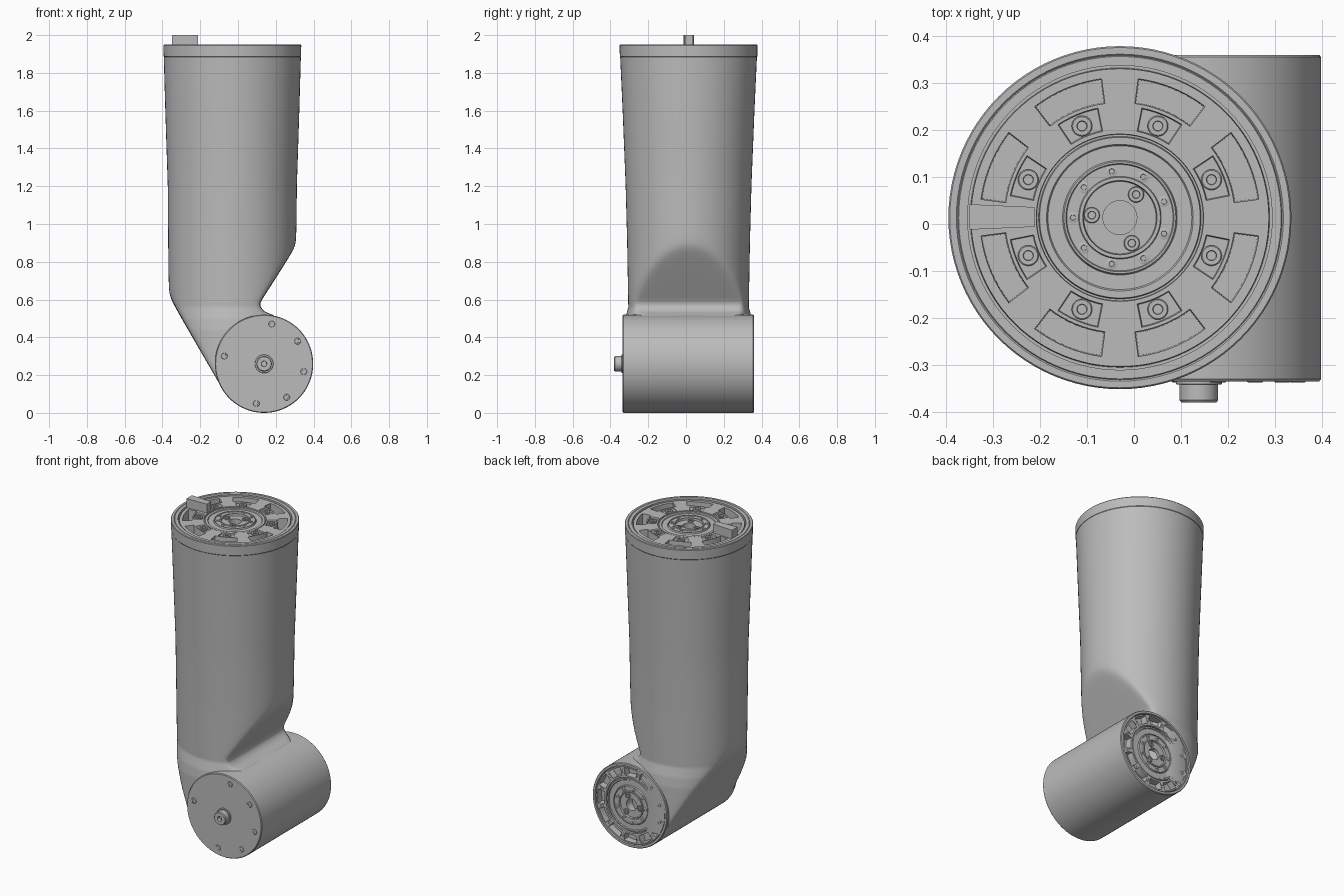
import bpy, bmesh
from math import sin, cos, pi, radians, sqrt
from mathutils import Matrix, Vector

cube = bpy.data.objects.get("Cube")
if cube:
    bpy.data.objects.remove(cube)

grey = bpy.data.materials.new("machined_grey")
grey.use_nodes = True
COLOUR = (0.5, 0.5, 0.5, 1)
grey.diffuse_color = COLOUR
grey.node_tree.nodes["Principled BSDF"].inputs["Base Color"].default_value = COLOUR

SEGS = 96
TUBE = Vector((-0.03, 0.0135, 0))
JOINT = Vector((0.138, 0, 0.26))

# Frames whose local z points out of each machined face
TOP = Matrix.Translation((TUBE.x, TUBE.y, 1.95))
BACK = Matrix.Translation((JOINT.x, 0.36, JOINT.z)) @ Matrix.Rotation(-pi / 2, 4, 'X')
FRONT = Matrix.Translation((JOINT.x, -0.335, JOINT.z)) @ Matrix.Rotation(pi / 2, 4, 'X')


def finish(name, bm, frame=Matrix(), angle=35):
    me = bpy.data.meshes.new(name)
    bm.to_mesh(me)
    bm.free()
    me.materials.append(grey)
    me.shade_smooth()
    me.set_sharp_from_angle(angle=radians(angle))
    ob = bpy.data.objects.new(name, me)
    ob.matrix_world = frame
    bpy.context.collection.objects.link(ob)
    return ob


def loft(rings, outward=True):
    """Join closed rings of points with quads."""
    bm = bmesh.new()
    vs = [[bm.verts.new(p) for p in ring] for ring in rings]
    n = len(vs[0])
    for a, b in zip(vs, vs[1:]):
        for j in range(n):
            k = (j + 1) % n
            quad = (a[j], a[k], b[k], b[j])
            bm.faces.new(quad if outward else quad[::-1])
    bmesh.ops.remove_doubles(bm, verts=bm.verts, dist=1e-5)
    bm.normal_update()
    return bm


def revolve(profile, n=SEGS):
    return loft([[(r * cos(2 * pi * j / n), r * sin(2 * pi * j / n), z)
                  for j in range(n)] for r, z in profile], outward=False)


def press(bm, r0, r1, step, offset, half, depth):
    """Sink a repeating ring of sectors into a revolved plate."""
    faces = []
    for f in bm.faces:
        c = f.calc_center_median()
        turn = Vector((1, 0)).angle_signed(c.xy, 0) if c.xy.length > 0.01 else 0
        deg = -turn * 180 / pi
        away = abs((deg - offset + step / 2) % step - step / 2)
        if r0 < c.xy.length < r1 and away < half and f.normal.z > 0.9:
            faces.append(f)
    bmesh.ops.inset_region(bm, faces=faces, thickness=0.002, depth=-depth,
                           use_even_offset=True, use_boundary=True)
    bm.normal_update()


def lerp(points, t):
    """Piecewise linear curve through (t, value) pairs."""
    if t <= points[0][0]:
        return points[0][1]
    for (a, u), (b, v) in zip(points, points[1:]):
        if t <= b:
            return u + (v - u) * (t - a) / (b - a)
    return points[-1][1]


def soft_min(a, b, k=0.02):
    return (a + b - sqrt((a - b) ** 2 + k * k)) / 2


# Arm tube: flared shaft, chamfered on both sides to blend into the joint barrel
HALF_X = [(0.6, 0.338), (1.2, 0.342), (1.6, 0.355), (1.95, 0.365)]
HALF_Y = [(0.44, 0.342), (0.5, 0.335), (0.56, 0.319), (0.9, 0.325),
          (1.2, 0.333), (1.6, 0.349), (1.95, 0.365)]
LEFT_CUT = [(0.13, -0.085), (0.62, -0.37), (1.2, -0.71)]
RIGHT_CUT = [(0.515, 0.2), (0.525, 0.165), (0.54, 0.138), (0.56, 0.121), (0.58, 0.119),
             (0.6, 0.128), (0.88, 0.308), (1.3, 0.58)]

heights = [0.13 + 0.01 * i for i in range(90)] + [1.1, 1.2, 1.3, 1.4, 1.5, 1.6, 1.7, 1.8, 1.885]
rings = []
for z in heights:
    ring = []
    for j in range(SEGS):
        a = 2 * pi * j / SEGS
        x = TUBE.x + lerp(HALF_X, z) * cos(a)
        y = TUBE.y + lerp(HALF_Y, z) * sin(a)
        x = soft_min(x, lerp(RIGHT_CUT, z))
        x = -soft_min(-x, -lerp(LEFT_CUT, z))
        ring.append((x, y, z))
    rings.append(ring)
finish("arm_tube", loft(rings), angle=60)

# Collar around the top of the tube
finish("top_collar", revolve([(0.3, -0.03), (0.324, -0.03), (0.324, 0), (0.343, 0),
                              (0.345, -0.003), (0.348, 0), (0.362, 0), (0.365, -0.004),
                              (0.364, -0.062), (0.359, -0.067)]), TOP)

# Joint barrel with an open rim at the back and a flat front
finish("joint_barrel", revolve([(0.236, -0.03), (0.243, -0.03), (0.243, 0), (0.256, 0),
                                (0.26, -0.005), (0.26, -0.69), (0.256, -0.695),
                                (0, -0.695)]), BACK)

# Hub profile shared by both actuator plates
HUB = [(0, -0.1), (0.036, -0.1), (0.036, -0.012), (0.077, -0.012), (0.079, 0), (0.086, 0),
       (0.088, -0.004), (0.113, -0.004), (0.115, 0), (0.119, 0), (0.122, -0.008),
       (0.153, -0.008), (0.156, -0.003)]

top_plate = revolve(HUB + [(0.171, -0.003), (0.173, -0.012), (0.177, -0.012), (0.178, 0),
                           (0.187, 0), (0.238, 0), (0.245, 0), (0.298, 0), (0.317, 0),
                           (0.319, -0.03)])
press(top_plate, 0.245, 0.298, 45, 22.5, 15.1, 0.1)
press(top_plate, 0.187, 0.238, 45, 22.5, 11.3, 0.008)
SINK = Matrix.Translation((0, 0, -0.006))
finish("top_actuator_plate", top_plate, TOP @ SINK)

back_plate = revolve(HUB + [(0.164, -0.003), (0.166, -0.012), (0.17, -0.012), (0.171, 0),
                            (0.182, 0), (0.23, 0), (0.238, 0), (0.24, -0.03)])
press(back_plate, 0.182, 0.23, 30, 0, 9.5, 0.04)
finish("back_actuator_plate", back_plate, BACK @ SINK)


# Socket head bolts arranged in circles
def bolt_mesh(name, r, h):
    ob = finish(name, revolve([(0, h * 0.2), (r * 0.45, h * 0.2), (r * 0.5, h), (r * 0.9, h),
                               (r, h * 0.8), (r, -0.01)], 24))
    mesh = ob.data
    bpy.data.objects.remove(ob)
    return mesh


def bolt_circle(name, mesh, frame, r, angles, z=0):
    for i, deg in enumerate(angles):
        a = radians(deg)
        ob = bpy.data.objects.new(f"{name}_{i + 1}", mesh)
        ob.matrix_world = frame @ Matrix.Translation((r * cos(a), r * sin(a), z))
        bpy.context.collection.objects.link(ob)


large = bolt_mesh("large_bolt", 0.022, 0.008)
medium = bolt_mesh("medium_bolt", 0.017, 0.008)
small = bolt_mesh("small_bolt", 0.012, 0.003)

bolt_circle("top_plate_bolt", large, TOP, 0.211, [22.5 + 45 * i for i in range(8)], -0.014)
bolt_circle("back_plate_bolt", small, BACK, 0.206, [15 + 30 * i for i in range(12)], -0.006)
for side, frame in (("top", TOP), ("back", BACK)):
    bolt_circle(side + "_hub_bolt", medium, frame, 0.06, [55, 175, 295], -0.018)
    bolt_circle(side + "_hub_screw", small, frame, 0.1, [20 + 40 * i for i in range(9)], -0.01)
bolt_circle("front_cover_screw", medium, FRONT, 0.214, [-101, -56, -11, 34, 79, 169], -0.006)

# Axle stub and washer on the front cover
finish("axle_washer", revolve([(0, 0.007), (0.047, 0.007), (0.049, 0.005), (0.049, -0.01)], 48), FRONT)
finish("axle_stub", revolve([(0, 0.025), (0.014, 0.025), (0.015, 0.045), (0.037, 0.045),
                             (0.041, 0.04), (0.041, -0.01)], 48), FRONT)

# Tapered locating key standing on the top plate
key = bmesh.new()
bmesh.ops.create_cube(key, size=1)
for v in key.verts:
    outer = v.co.x < 0
    v.co = ((-0.35 if outer else -0.212),
            0.015 + (1 if v.co.y > 0 else -1) * (0.027 if outer else 0.021),
            2.0 if v.co.z > 0 else 1.93)
finish("locating_key", key)
